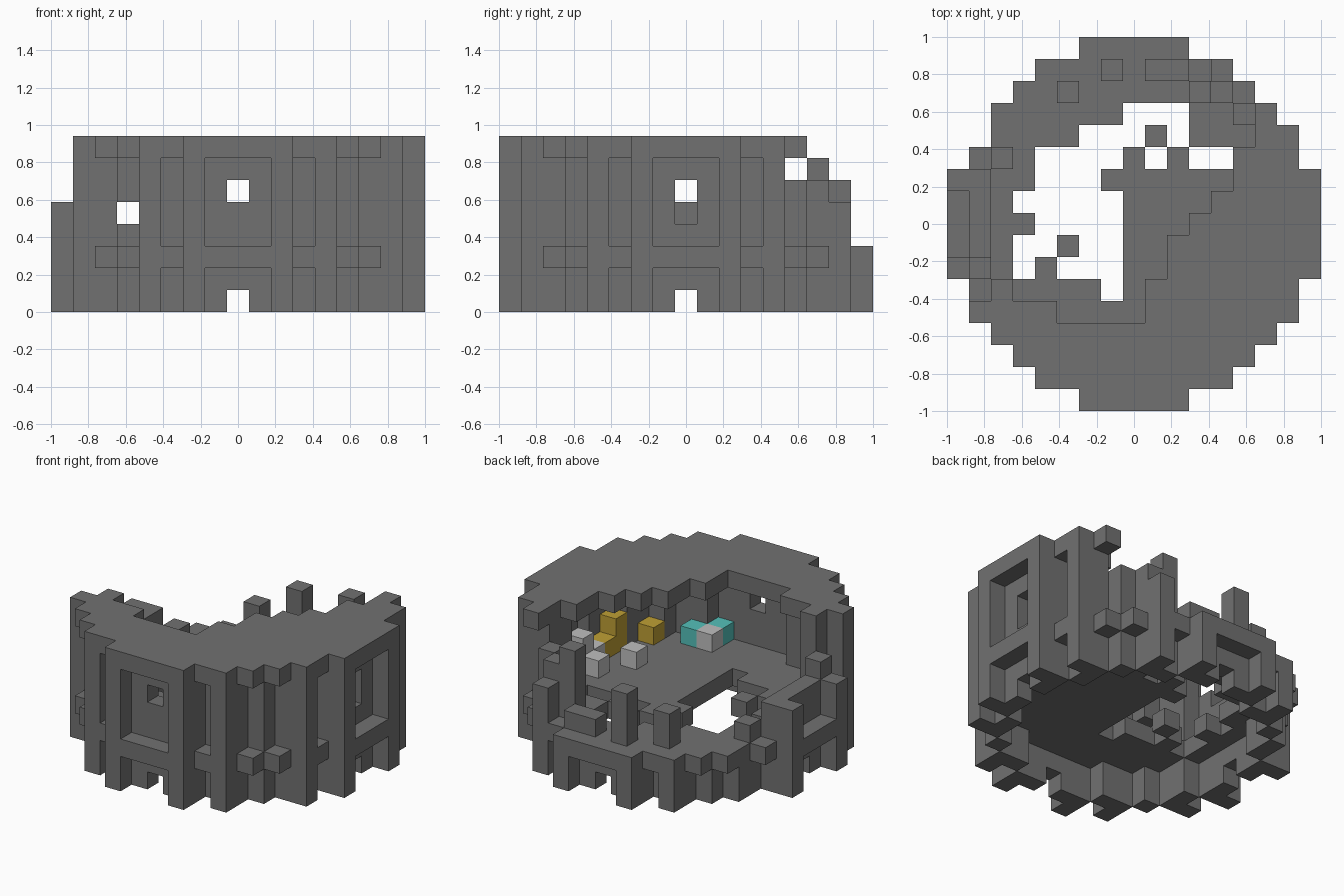
import bpy, bmesh
from mathutils import Vector

if "Cube" in bpy.data.objects:
    bpy.data.objects.remove(bpy.data.objects["Cube"], do_unlink=True)

U = 2 / 17          # edge of one block
R = range(-8, 9)


def material(name, color):
    m = bpy.data.materials.new(name)
    m.use_nodes = True
    m.diffuse_color = (*color, 1)
    m.node_tree.nodes["Principled BSDF"].inputs["Base Color"].default_value = (*color, 1)
    return m


stone = material("dark_stone", (0.165, 0.165, 0.165))
gold = material("gold", (0.52, 0.35, 0.035))
teal = material("teal", (0.09, 0.53, 0.49))
pale = material("pale_grey", (0.52, 0.52, 0.52))

AXES = [Vector(a) for a in ((1, 0, 0), (0, 1, 0), (0, 0, 1))]


def blocks(name, cells, mat):
    """Join unit blocks into one shell with only its outer faces."""
    cells = set(cells)
    bm = bmesh.new()
    for c in cells:
        mid = Vector(c) + Vector((0, 0, 0.5))
        for k, n in enumerate(AXES):
            p, q = AXES[(k + 1) % 3] / 2, AXES[(k + 2) % 3] / 2
            for s in (1, -1):
                if tuple(int(v) for v in Vector(c) + n * s) in cells:
                    continue
                f = mid + n * s / 2
                ring = [f - p - q, f + p - q, f + p + q, f - p + q][::s]
                bm.faces.new([bm.verts.new(v * U) for v in ring])
    bmesh.ops.remove_doubles(bm, verts=bm.verts, dist=U / 100)
    bmesh.ops.dissolve_limit(bm, angle_limit=0.01, verts=bm.verts, edges=bm.edges)
    mesh = bpy.data.meshes.new(name)
    bm.to_mesh(mesh)
    bm.free()
    mesh.materials.append(mat)
    obj = bpy.data.objects.new(name, mesh)
    bpy.context.collection.objects.link(obj)
    return obj


def columns(places, low, top):
    return [(x, y, z) for x, y in places for z in range(low, top(x, y))]


# Round plan: rim disc, wall ring inside it, pillars on the rim
disc = [(x, y) for x in R for y in R if x * x + y * y <= 68 and (x, y) != (-7, 4)]
wall = [(x, y) for x, y in disc if 45 <= x * x + y * y <= 53]
pillars = [(x, y) for x, y in disc
           if (abs(x), abs(y)) in ((2, 8), (4, 7), (8, 2), (7, 4))]

# Floor with the collapsed opening, row by row
gaps = {5: (0, 1, 2), 4: (-2, -1, 0, 2), 3: (-4, -3, -2, -1, 1, 3, 4),
        2: (-4, -3, -2), 1: range(-5, 0), 0: range(-4, 0),
        -1: (-5, -4, -2, -1), -2: (-5, -3, -2, -1), -3: (-1,)}
floor = [(x, y, 2) for x, y in disc if x not in gaps.get(y, ())]
blocks("floor", floor, stone)

# Surviving roof walkway: highest remaining row for each column
reach = {-7: -4, -6: -3, -5: -4, -4: -4, -3: -5, -2: -5, -1: -5, 0: -5,
         1: -3, 2: -1, 3: 0, 4: 1, 5: 3, 6: 5, 7: 4, 8: 2}
roofed = {(x, y) for x, y in disc if x in reach and y <= reach[x]}
roofed.discard((-7, -3))
blocks("roof_walkway", [(x, y, 7) for x, y in roofed], stone)

# Broken stubs on the ruined side
stubs = {(4, 7): 5, (3, 6): 7, (4, 6): 6, (5, 5): 6, (-1, 7): 6, (1, 7): 4,
         (2, 7): 4, (-3, 6): 5, (-6, 3): 4, (-8, 2): 5, (-8, -2): 5,
         (-7, -2): 6, (-7, -1): 5, (-7, 0): 5, (-7, 1): 5, (-7, 2): 5}


def top(x, y):
    return 7 if (x, y) in roofed else stubs.get((x, y), 3)


# Walls with windows, and a low drain arch on each side
holes = {(0, -7, 5), (7, 0, 4), (7, 0, 5), (-5, -5, 4)}
blocks("upper_wall", [c for c in columns(wall, 3, top) if c not in holes], stone)
blocks("upper_pillars", columns(pillars, 3, top), stone)
blocks("lower_wall", [c for c in columns(wall, 0, lambda x, y: 2)
                      if c[2] or (c[0] and c[1])], stone)
blocks("lower_pillars", columns(pillars, 0, lambda x, y: 2), stone)

# Furnishings on the floor
blocks("gold_chair", [(6, -2, 3), (6, -2, 4), (6, -1, 3)], gold)
blocks("gold_chest", [(5, -4, 3)], gold)
blocks("pale_bench", [(6, 1, 3), (6, 1, 4), (6, 0, 3), (5, 1, 3)], pale)
blocks("pale_stool", [(4, -1, 3)], pale)
blocks("teal_seats", [(3, -5, 3), (2, -6, 3)], teal)
blocks("pale_table", [(2, -5, 3)], pale)
